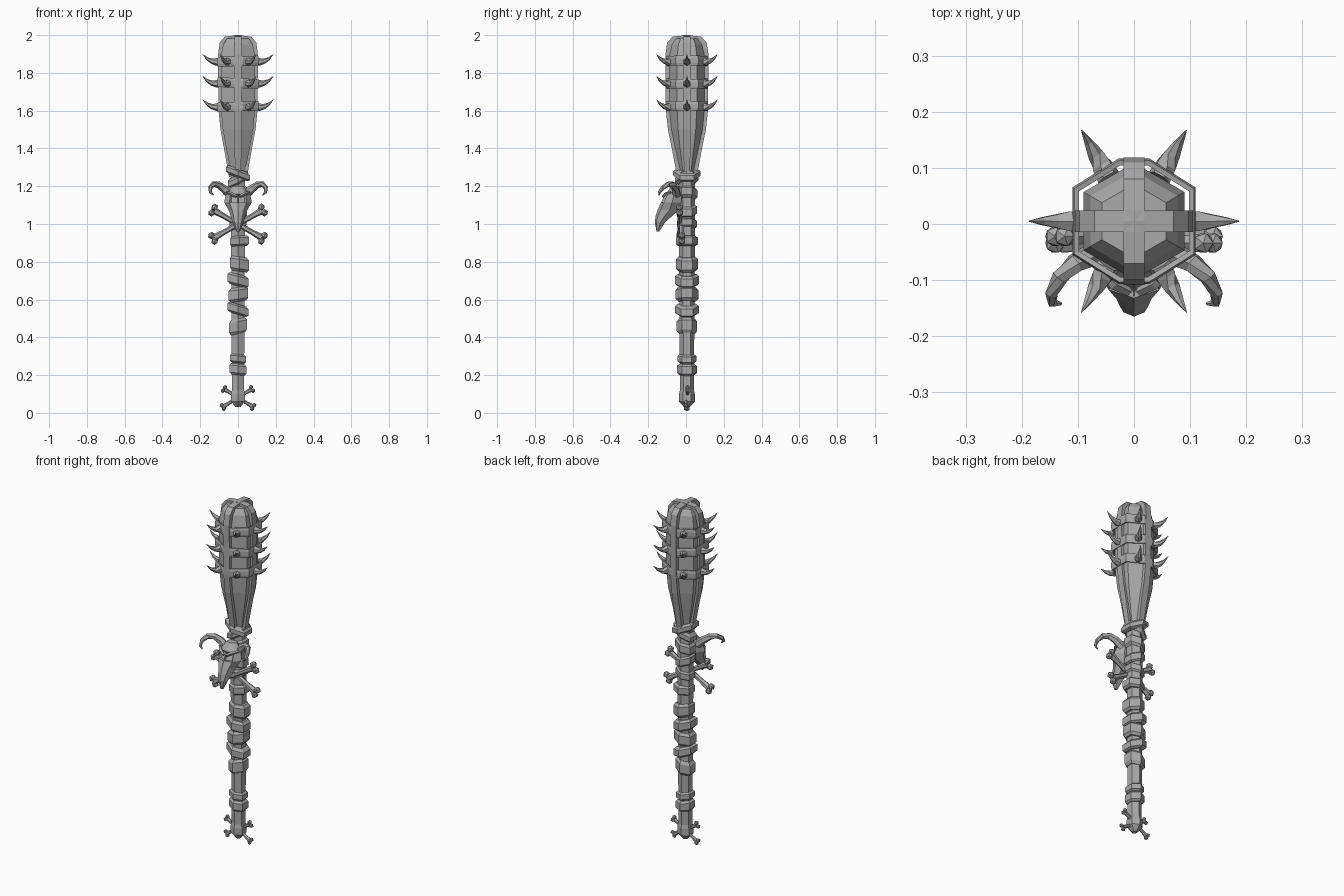
import bpy, bmesh, math
from mathutils import Vector, Matrix

cube = bpy.data.objects.get("Cube")
if cube:
    bpy.data.objects.remove(cube)

grey = bpy.data.materials.new("plain_grey")
grey.use_nodes = True
grey.diffuse_color = (0.4, 0.4, 0.4, 1)
grey.node_tree.nodes["Principled BSDF"].inputs["Base Color"].default_value = (0.4, 0.4, 0.4, 1)
CY = 0.005  # depth of the club axis


def finish(name, bm):
    bmesh.ops.recalc_face_normals(bm, faces=bm.faces)
    mesh = bpy.data.meshes.new(name)
    bm.to_mesh(mesh)
    bm.free()
    mesh.materials.append(grey)
    obj = bpy.data.objects.new(name, mesh)
    bpy.context.collection.objects.link(obj)
    return obj


def loft(bm, sections, loop=False):
    """Skin a list of equal-length point rings; cap the ends unless looped."""
    rings = [[bm.verts.new(p) for p in s] for s in sections]
    n = len(rings[0])
    pairs = list(zip(rings, rings[1:])) + ([(rings[-1], rings[0])] if loop else [])
    for a, b in pairs:
        for i in range(n):
            j = (i + 1) % n
            bm.faces.new((a[i], a[j], b[j], b[i]))
    if not loop:
        bm.faces.new(rings[0])
        bm.faces.new(rings[-1])


def tube(bm, path, radii, sides=6):
    """Tapered tube along a path."""
    pts = [Vector(p) for p in path]
    sections = []
    for i, p in enumerate(pts):
        d = (pts[min(i + 1, len(pts) - 1)] - pts[max(i - 1, 0)]).normalized()
        u = d.cross(Vector((0, 1, 0.01)))
        if u.length < 0.3:
            u = d.cross(Vector((1, 0, 0)))
        u.normalize()
        v = d.cross(u)
        angles = [math.tau * k / sides for k in range(sides)]
        sections.append([p + radii[i] * (u * math.cos(a) + v * math.sin(a)) for a in angles])
    loft(bm, sections)


def hexagon(r, z, tilt=0, dx=0, lean=0):
    """Six-sided ring with corners pointing to front and back."""
    pts = []
    for k in range(6):
        a = math.pi / 2 + math.tau * k / 6
        x, y = r * math.cos(a), r * math.sin(a)
        pts.append((x + dx, y + CY, z + tilt * x + lean * y))
    return pts


# Club head
profile = [(0.038, 1.26), (0.072, 1.4), (0.093, 1.5), (0.104, 1.61),
           (0.104, 1.89), (0.09, 1.95), (0.066, 1.982)]
bm = bmesh.new()
loft(bm, [hexagon(r, z) for r, z in profile])
finish("club_head", bm)

# Two straps crossing over the top of the head
outer = [(0.048, 1.25), (0.074, 1.4), (0.093, 1.5), (0.104, 1.61),
         (0.105, 1.9), (0.097, 1.96), (0.07, 1.992)]
for name, turn, scale in (("side_strap", 0, 1), ("front_strap", math.pi / 2, 1.08)):
    half = []
    for i, (r, z) in enumerate(outer):
        w = 0.014 if i == 0 else 0.019
        r *= scale
        ri, zi = r - 0.026, z - (0.012 if i > 4 else 0)
        half.append([(r, -w, z), (r, w, z), (ri, w, zi), (ri, -w, zi)])
    crown = [[(0, -0.019, 2), (0, 0.019, 2), (0, 0.019, 1.97), (0, -0.019, 1.97)]]
    other = [[(-x, y, z) for x, y, z in s] for s in reversed(half)]
    bm = bmesh.new()
    loft(bm, half + crown + other)
    bm.transform(Matrix.Translation((0, CY, 0)) @ Matrix.Rotation(turn, 4, 'Z'))
    finish(name, bm)

# Hollow bands around the head, each with six upturned spikes
corner = [(0.11, 0.06), (0.027, 0.112), (-0.027, 0.112), (-0.11, 0.06)]
band = corner + [(-x, -y) for x, y in corner]
for label, zc, tilt in (("upper", 1.862, 0.03), ("middle", 1.746, -0.05), ("lower", 1.622, 0.04)):
    bm = bmesh.new()
    rings = []
    for s, dz in ((0.97, -0.026), (1, -0.012), (1, 0.012), (0.97, 0.026), (0.89, 0.024), (0.89, -0.024)):
        rings.append([(x * s, y * s + CY, zc + dz + tilt * x) for x, y in band])
    loft(bm, rings, loop=True)
    finish(label + "_band", bm)
    bm = bmesh.new()
    for k in range(6):
        a = math.tau * k / 6
        path = [(r * math.cos(a), r * math.sin(a) + CY, zc + dz)
                for r, dz in ((0.09, 0.002), (0.115, -0.004), (0.138, 0), (0.163, 0.013), (0.187, 0.036))]
        tube(bm, path, [0.021, 0.02, 0.014, 0.008, 0.001])
    finish(label + "_spikes", bm)

# Handle with pommel
bm = bmesh.new()
loft(bm, [hexagon(r, z) for r, z in
          ((0.015, 0.03), (0.042, 0.06), (0.042, 0.1), (0.037, 0.12), (0.04, 0.6), (0.044, 1.27))])
finish("handle", bm)

# Wrappings: centre height, height, radius, sideways tilt, sideways shift
wraps = [(0.23, 0.06, 0.052, -0.1, 0), (0.287, 0.045, 0.05, -0.12, 0),
         (0.458, 0.08, 0.054, 0.2, 0), (0.548, 0.055, 0.064, -0.3, 0),
         (0.627, 0.075, 0.06, 0.15, 0.002), (0.703, 0.062, 0.064, -0.25, 0),
         (0.788, 0.078, 0.058, -0.15, 0.008), (0.91, 0.055, 0.058, 0.05, 0.008),
         (1.0, 0.05, 0.052, 0.25, 0), (1.075, 0.055, 0.054, -0.3, 0),
         (1.16, 0.06, 0.056, 0.3, 0)]
for i, (z, h, r, tilt, dx) in enumerate(wraps):
    bm = bmesh.new()
    loft(bm, [hexagon(r * s, z + h * f, tilt, dx) for s, f in
              ((0.78, -0.5), (1, -0.32), (1, 0.32), (0.78, 0.5))])
    finish(f"handle_wrap_{i + 1}", bm)

# Crossed bindings at the neck
for name, z, r, tilt, lean in (("neck_binding_upper", 1.268, 0.073, -0.38, 0),
                               ("neck_binding_lower", 1.238, 0.062, 0.5, 0.1)):
    bm = bmesh.new()
    loft(bm, [hexagon(r * s, z + dz, tilt, 0, lean) for s, dz in
              ((0.75, -0.024), (1, -0.012), (1, 0.012), (0.75, 0.024))])
    finish(name, bm)


# Bones with two knobs at each end
def bone(name, a, b, radius, knob):
    a, b = Vector(a), Vector(b)
    d = (b - a).normalized()
    side = d.cross(Vector((0, 1, 0)))
    bm = bmesh.new()
    tube(bm, [a, a.lerp(b, 0.2), a.lerp(b, 0.8), b], [radius * 1.35, radius, radius, radius * 1.35])
    for end, sign in ((a, -1), (b, 1)):
        for s in (-1, 1):
            place = end + d * sign * knob * 0.4 + side * s * knob * 0.85
            bmesh.ops.create_icosphere(bm, subdivisions=1, radius=knob, matrix=Matrix.Translation(place))
    finish(name, bm)


for s, label in ((1, "left"), (-1, "right")):
    bone(f"crossed_bone_{label}", (-s * 0.125, -0.028 - s * 0.006, 0.928),
         (s * 0.125, -0.028 - s * 0.006, 1.07), 0.014, 0.02)
    bone(f"pommel_bone_{label}", (-s * 0.076, CY + s * 0.004, 0.034),
         (s * 0.07, CY + s * 0.004, 0.124), 0.009, 0.0125)

# Beaked skull: height, half width, front, back
levels = [(1.2, 0.03, -0.075, -0.035), (1.16, 0.064, -0.108, -0.025),
          (1.115, 0.073, -0.132, -0.025), (1.075, 0.05, -0.15, -0.035),
          (1.045, 0.04, -0.16, -0.07), (1.01, 0.03, -0.165, -0.11), (0.96, 0.01, -0.156, -0.142)]
sections = []
for z, w, f, b in levels:
    d = b - f
    right = [(0.62 * w, f + 0.14 * d, z), (w, f + 0.55 * d, z), (0.6 * w, b, z)]
    sections.append([(0, f, z)] + right + [(-x, y, q) for x, y, q in reversed(right)])
bm = bmesh.new()
loft(bm, sections)
bmesh.ops.recalc_face_normals(bm, faces=bm.faces)
sockets = []
for face in bm.faces:
    c = face.calc_center_median()
    if 1.115 < c.z < 1.16 and c.y < -0.1 and face.normal.y < -0.5:
        sockets.append(face)
bmesh.ops.inset_individual(bm, faces=sockets, thickness=0.008, depth=-0.012)
finish("skull", bm)

# Brows and curled horns
for s, label in ((1, "left"), (-1, "right")):
    bm = bmesh.new()
    tube(bm, [(s * 0.008, -0.121, 1.145), (s * 0.035, -0.108, 1.16), (s * 0.062, -0.08, 1.168)],
         [0.008, 0.01, 0.006], 4)
    finish(f"brow_{label}", bm)
    bm = bmesh.new()
    tube(bm, [(s * 0.04, -0.05, 1.155), (s * 0.075, -0.055, 1.187), (s * 0.105, -0.07, 1.208),
              (s * 0.132, -0.095, 1.21), (s * 0.147, -0.123, 1.192),
              (s * 0.146, -0.141, 1.168), (s * 0.13, -0.142, 1.153)],
         [0.024, 0.021, 0.018, 0.015, 0.012, 0.008, 0.003])
    finish(f"horn_{label}", bm)
